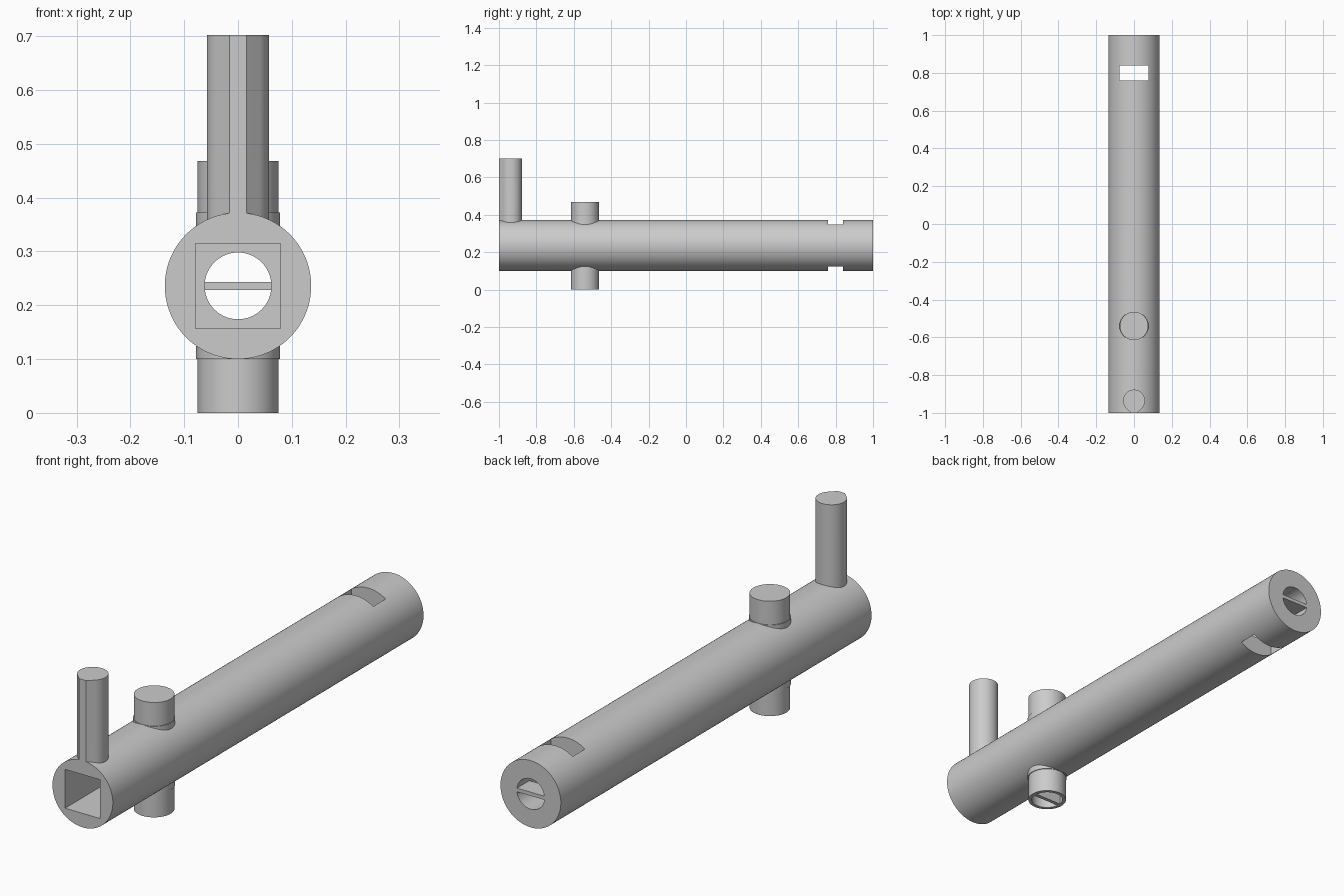
import bpy, bmesh, math

cube = bpy.data.objects.get("Cube")
if cube:
    bpy.data.objects.remove(cube, do_unlink=True)

grey = bpy.data.materials.new("plain grey")
grey.use_nodes = True
COLOUR = (0.6, 0.6, 0.6, 1)
grey.diffuse_color = COLOUR
grey.node_tree.nodes["Principled BSDF"].inputs["Base Color"].default_value = COLOUR

AXIS_Z = 0.236     # height of the tube axis
PIN_Y = -0.54      # cross pin position
GRIP_Y = -0.935    # upright handle position


def add_mesh(name, bm):
    bmesh.ops.recalc_face_normals(bm, faces=bm.faces)
    mesh = bpy.data.meshes.new(name)
    bm.to_mesh(mesh)
    bm.free()
    mesh.materials.append(grey)
    obj = bpy.data.objects.new(name, mesh)
    bpy.context.collection.objects.link(obj)
    return obj


def prism(name, outline, start, end, along="z"):
    """Extrude a 2D outline along z, or along y with the outline in x and z."""
    bm = bmesh.new()
    place = (lambda a, b, c: (a, b, c)) if along == "z" else (lambda a, b, c: (a, c, b))
    face = bm.faces.new([bm.verts.new(place(a, b, start)) for a, b in outline])
    moved = bmesh.ops.extrude_face_region(bm, geom=[face])["geom"]
    verts = [v for v in moved if isinstance(v, bmesh.types.BMVert)]
    bmesh.ops.translate(bm, verts=verts, vec=place(0, 0, end - start))
    return add_mesh(name, bm)


def arc(radius, centre, first=0, last=360, steps=96):
    count = steps if last - first == 360 else steps + 1
    angles = [math.radians(first + (last - first) * i / steps) for i in range(count)]
    return [(radius * math.cos(t), centre + radius * math.sin(t)) for t in angles]


def box(half_width, low, high):
    return [(-half_width, low), (half_width, low), (half_width, high), (-half_width, high)]


def cut(obj, *cutters):
    for cutter in cutters:
        mod = obj.modifiers.new("cut", "BOOLEAN")
        mod.operation = "DIFFERENCE"
        mod.solver = "EXACT"
        mod.object = cutter
    deps = bpy.context.evaluated_depsgraph_get()
    mesh = bpy.data.meshes.new_from_object(obj.evaluated_get(deps))
    obj.modifiers.clear()
    obj.data = mesh


# Cutters
square_bore = prism("square_bore_cutter", box(0.079, AXIS_Z - 0.079, AXIS_Z + 0.079), -1.1, 0.6, "y")
round_bore = prism("round_bore_cutter", arc(0.062, AXIS_Z), 0.5, 1.1, "y")
slot = prism("slot_cutter", box(0.077, 0.76, 0.84), 0, 0.5)
pin_hole = prism("pin_hole_cutter", arc(0.069, PIN_Y), 0.05, 0.42)
pin_bore = prism("pin_bore_cutter", arc(0.061, PIN_Y), -0.1, 0.43)
pin_gap = prism("pin_gap_cutter", box(0.1, AXIS_Z - 0.08, AXIS_Z + 0.08), -0.8, -0.3, "y")
tube_blank = prism("tube_blank_cutter", arc(0.136, AXIS_Z), -1.1, 0, "y")

# Main tube with bore and strap slot
tube = prism("tube", arc(0.136, AXIS_Z), -1, 1, "y")
cut(tube, square_bore, round_bore, slot, pin_hole)

# Hollow cross pin, closed on top, and its collar
pin = prism("cross_pin", arc(0.075, PIN_Y), 0, 0.468)
cut(pin, pin_bore, pin_gap)
collar = prism("pin_collar", arc(0.078, PIN_Y), 0.1, 0.372)
cut(collar, pin_hole, pin_gap)

# Upright handle: round back, angled sides and a narrow flat front
profile = arc(0.058, GRIP_Y, -45, 225, 72) + [(-0.016, -1), (0.016, -1)]
handle = prism("handle", profile, 0.3, 0.702)
cut(handle, tube_blank)

# Thin bars across the open ends
prism("rear_bar", box(0.063, AXIS_Z - 0.0075, AXIS_Z + 0.0075), 0.92, 1, "y")
prism("pin_bar", box(0.063, PIN_Y - 0.0075, PIN_Y + 0.0075), 0, 0.08)

for helper in (square_bore, round_bore, slot, pin_hole, pin_bore, pin_gap, tube_blank):
    bpy.data.objects.remove(helper, do_unlink=True)

# Smooth round walls, sharp rims
bpy.ops.object.select_all(action="DESELECT")
for obj in (tube, pin, collar, handle):
    obj.select_set(True)
    bpy.context.view_layer.objects.active = obj
bpy.ops.object.shade_smooth_by_angle(angle=math.radians(30))
